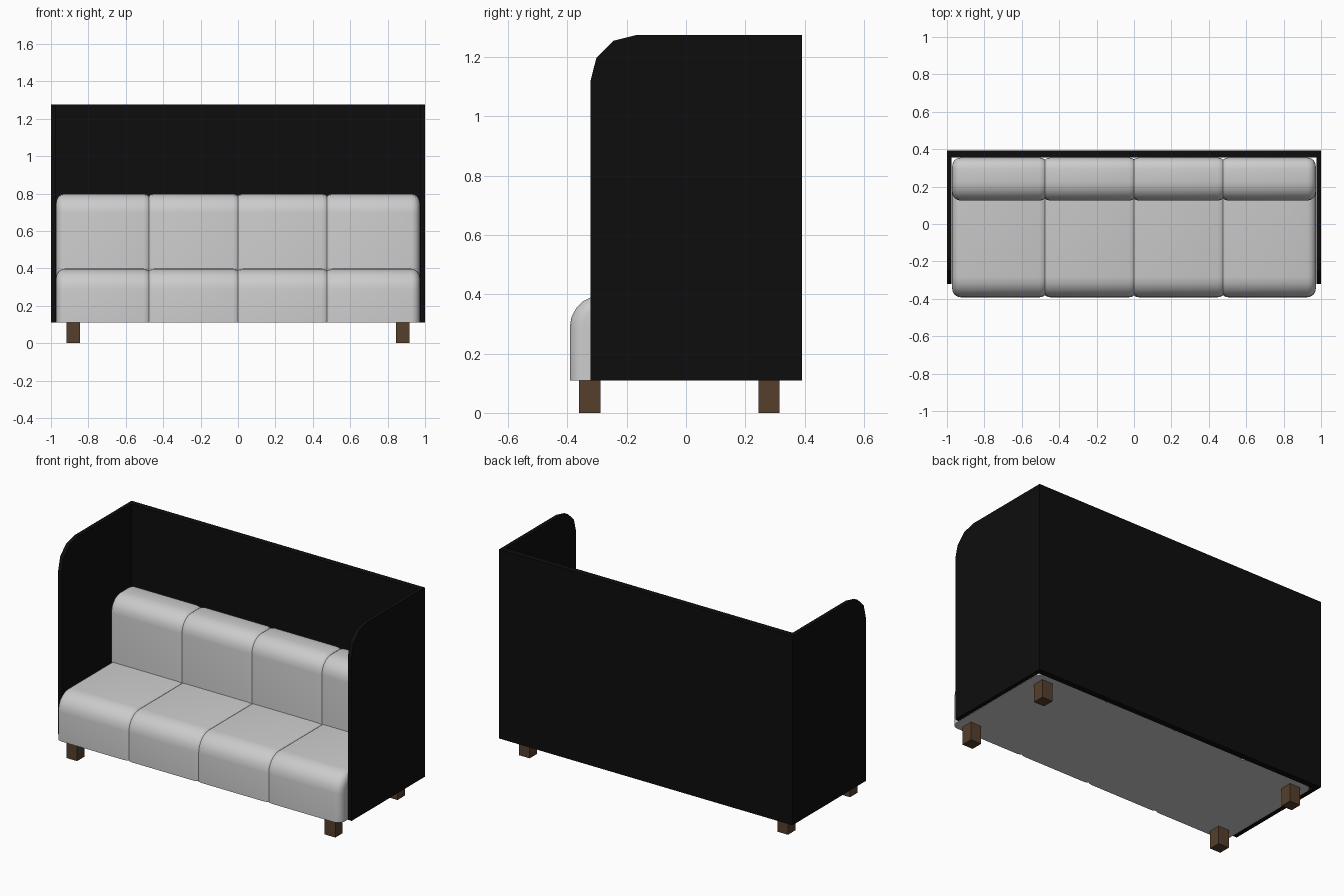
import bpy, bmesh, math

if "Cube" in bpy.data.objects:
    bpy.data.objects.remove(bpy.data.objects["Cube"])


def material(name, color):
    m = bpy.data.materials.new(name)
    m.diffuse_color = color
    m.use_nodes = True
    m.node_tree.nodes["Principled BSDF"].inputs["Base Color"].default_value = m.diffuse_color
    return m


BLACK = material("black_felt", (0.004, 0.004, 0.004, 1))
WOOD = material("brown_wood", (0.09, 0.05, 0.025, 1))


def extrude_profile(name, profile, x0, x1, mat=None, rim=0.0):
    """Extrude a (y, z) outline along x; optionally round both end rims except the base."""
    bm = bmesh.new()
    face = bm.faces.new([bm.verts.new((x0, y, z)) for y, z in profile])
    moved = bmesh.ops.extrude_face_region(bm, geom=[face])["geom"]
    bmesh.ops.translate(bm, vec=(x1 - x0, 0, 0),
                        verts=[v for v in moved if isinstance(v, bmesh.types.BMVert)])
    bmesh.ops.recalc_face_normals(bm, faces=bm.faces)
    if rim:
        base = min(z for _, z in profile) + 1e-4
        edges = [e for e in bm.edges
                 if abs(e.verts[0].co.x - e.verts[1].co.x) < 1e-5
                 and max(v.co.z for v in e.verts) > base]
        bmesh.ops.bevel(bm, geom=edges, offset=rim, offset_type='OFFSET',
                        segments=4, profile=0.5, affect='EDGES')
        bmesh.ops.recalc_face_normals(bm, faces=bm.faces)
    mesh = bpy.data.meshes.new(name)
    bm.to_mesh(mesh)
    bm.free()
    obj = bpy.data.objects.new(name, mesh)
    bpy.context.collection.objects.link(obj)
    if mat:
        mesh.materials.append(mat)
    if rim:
        bpy.ops.object.select_all(action='DESELECT')
        obj.select_set(True)
        bpy.context.view_layer.objects.active = obj
        bpy.ops.object.shade_smooth_by_angle(angle=math.radians(40))
    return obj


def arc(cy, cz, r, start, end, steps):
    return [(cy + r * math.cos(math.radians(start + (end - start) * i / steps)),
             cz + r * math.sin(math.radians(start + (end - start) * i / steps)))
            for i in range(steps + 1)]


def rect(y0, y1, z0, z1):
    return [(y0, z0), (y0, z1), (y1, z1), (y1, z0)]


# Tall screen: back panel and two side panels with a clipped front corner
extrude_profile("back_panel", rect(0.355, 0.392, 0.11, 1.275), -1, 1, BLACK)
side = [(-0.322, 0.11), (-0.322, 1.12), (-0.302, 1.198), (-0.245, 1.255),
        (-0.165, 1.275), (0.392, 1.275), (0.392, 0.11)]
for label, x0, x1 in (("left", -1, -0.975), ("right", 0.975, 1)):
    extrude_profile(label + "_side_panel", side, x0, x1, BLACK)

# Four seat and four backrest cushions, slightly overlapping at the seams
seat = [(-0.392, 0.11)] + arc(-0.282, 0.288, 0.11, 180, 90, 5) + [(0.355, 0.398), (0.355, 0.11)]
backrest = ([(0.125, 0.25)] + arc(0.225, 0.698, 0.10, 180, 90, 5)
            + arc(0.295, 0.738, 0.06, 90, 0, 4) + [(0.355, 0.25)])
for i, cx in enumerate((-0.716, -0.2375, 0.2375, 0.716), 1):
    extrude_profile(f"seat_cushion_{i}", seat, cx - 0.256, cx + 0.256, rim=0.045)
    extrude_profile(f"back_cushion_{i}", backrest, cx - 0.256, cx + 0.256, rim=0.045)

# Square wooden legs
for depth, y in (("front", -0.325), ("rear", 0.28)):
    for label, x in (("left", -0.88), ("right", 0.88)):
        extrude_profile(f"{depth}_{label}_leg", rect(y - 0.036, y + 0.036, 0, 0.112),
                        x - 0.036, x + 0.036, WOOD)
